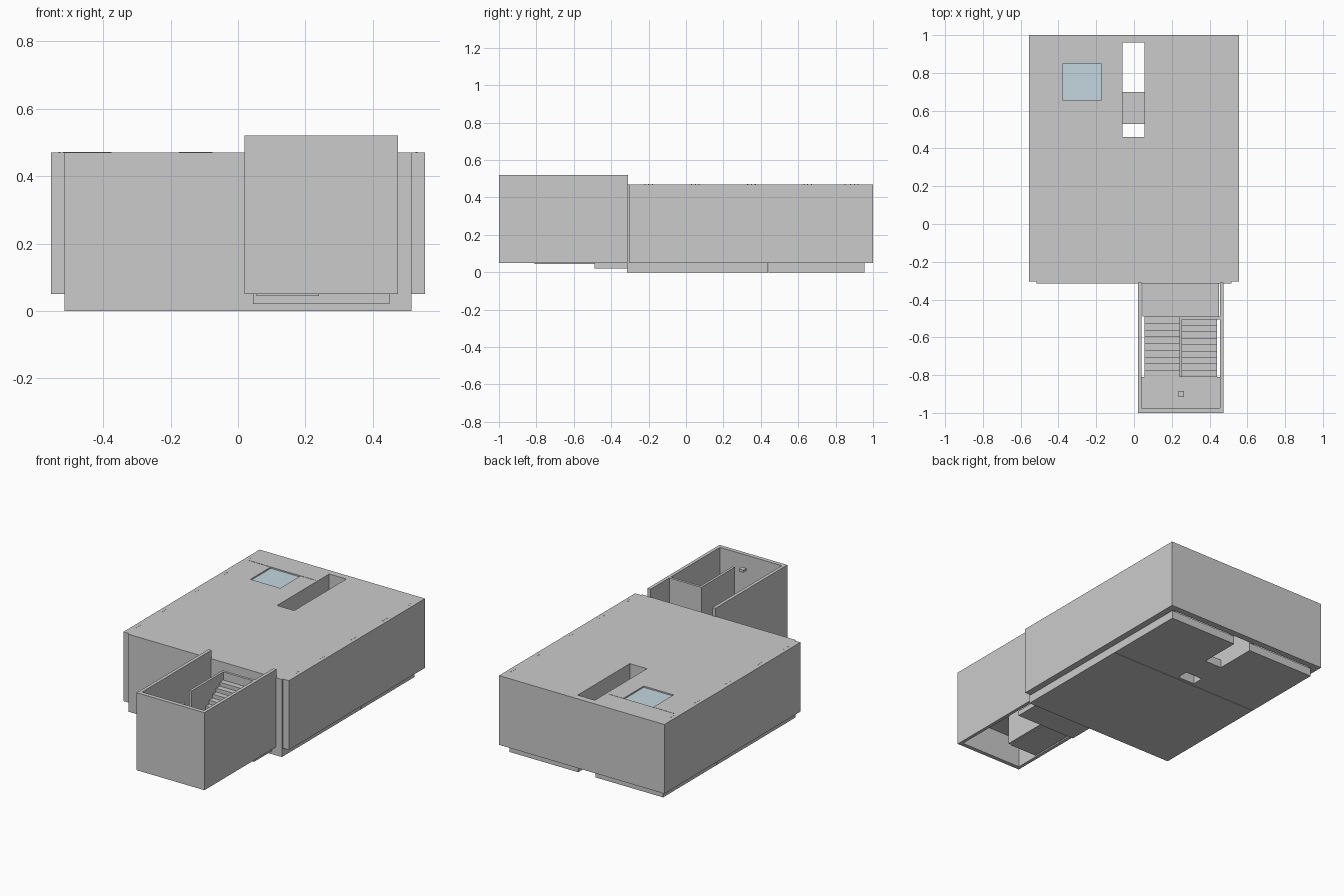
import bpy, bmesh

if "Cube" in bpy.data.objects:
    bpy.data.objects.remove(bpy.data.objects["Cube"])


def finish(name, bm, mat=None):
    bmesh.ops.recalc_face_normals(bm, faces=bm.faces)
    me = bpy.data.meshes.new(name)
    bm.to_mesh(me)
    bm.free()
    ob = bpy.data.objects.new(name, me)
    bpy.context.collection.objects.link(ob)
    if mat:
        me.materials.append(mat)
    return ob


def plate(name, xs, ys, z0, z1, skip=(), mat=None):
    """Flat slab on a grid of cuts; skip lists the (column, row) cells left open."""
    bm = bmesh.new()
    for i in range(len(xs) - 1):
        for j in range(len(ys) - 1):
            if (i, j) in skip:
                continue
            bm.faces.new([bm.verts.new((xs[a], ys[b], z0)) for a, b in
                          ((i, j), (i + 1, j), (i + 1, j + 1), (i, j + 1))])
    bmesh.ops.remove_doubles(bm, verts=bm.verts, dist=1e-5)
    ext = bmesh.ops.extrude_face_region(bm, geom=bm.faces[:], use_keep_orig=True)
    top = [v for v in ext["geom"] if isinstance(v, bmesh.types.BMVert)]
    bmesh.ops.translate(bm, verts=top, vec=(0, 0, z1 - z0))
    bmesh.ops.dissolve_limit(bm, angle_limit=0.01, verts=bm.verts, edges=bm.edges)
    return finish(name, bm, mat)


def box(name, x, y, z, mat=None):
    return plate(name, x, y, z[0], z[1], (), mat)


def extrude_x(name, profile, x0, x1):
    """Closed (y, z) profile pulled from x0 to x1."""
    bm = bmesh.new()
    a = [bm.verts.new((x0, y, z)) for y, z in profile]
    b = [bm.verts.new((x1, y, z)) for y, z in profile]
    bm.faces.new(a)
    bm.faces.new(b[::-1])
    for i in range(len(a)):
        j = (i + 1) % len(a)
        bm.faces.new((a[i], a[j], b[j], b[i]))
    return finish(name, bm)


def steps(y0, z0, y1, z1, n=9):
    """Stepped line from the bottom riser to the top tread."""
    pts = []
    for i in range(n):
        y, yn = (y0 + (y1 - y0) * k / n for k in (i, i + 1))
        z = z0 + (z1 - z0) * (i + 1) / n
        pts += [(y, z), (yn, z)]
    return pts


glass = bpy.data.materials.new("glass")
glass.diffuse_color = (0.55, 0.68, 0.74, 1)
glass.use_nodes = True
glass.node_tree.nodes["Principled BSDF"].inputs["Base Color"].default_value = glass.diffuse_color
slab_grey = bpy.data.materials.new("slab_grey")
slab_grey.diffuse_color = (0.55, 0.55, 0.55, 1)
slab_grey.use_nodes = True
slab_grey.node_tree.nodes["Principled BSDF"].inputs["Base Color"].default_value = slab_grey.diffuse_color

# base slab in two pieces, with the shaft openings
box("base_slab_front", (-.515, .515), (-.315, .439), (0, .05), slab_grey)
plate("base_slab_back", (-.515, -.06, .055, .515), (.442, .46, .53, .70, .955), 0, .05,
      {(1, 1), (1, 3)}, slab_grey)

# outer walls: a ring with notched front corners
plate("outer_walls", (-.555, -.515, .515, .555), (-.315, -.305, -.275, .96, 1), .05, .43,
      {(0, 0), (2, 0), (1, 2)})

# roof with shaft slot and skylight opening
plate("roof", (-.555, -.515, -.375, -.175, -.06, .055, .515, .555),
      (-.315, -.305, .46, .655, .85, .96, 1), .43, .47,
      {(0, 0), (6, 0), (2, 3), (4, 2), (4, 3), (4, 4)})
box("skylight_glass", (-.375, -.175), (.655, .85), (.445, .462), glass)

# partitions around the shaft
for x in (-.075, .055):
    box("shaft_side_wall", (x, x + .015), (.445, .96), (.05, .43))
box("shaft_end_wall", (-.06, .055), (.445, .46), (.05, .43))

# thin joint strips beside the skylight
for x in ((-.52, -.375), (-.175, -.075)):
    box("roof_joint", x, (.848, .853), (.469, .4715), slab_grey)

# small lifting anchors along the roof edges
for y in (-.2, .05, .35, .65, .9):
    for s in (-1, 1):
        for d in (-.02, 0, .02):
            x = s * .53
            box("roof_anchor", (x - .003, x + .003), (y + d - .003, y + d + .003),
                (.469, .471), slab_grey)

# stair enclosure: three walls, open towards the building
plate("stair_enclosure", (.02, .04, .455, .475), (-1, -.975, -.31), .05, .52, {(1, 1)})
box("stair_floor", (.045, .45), (-.49, -.31), (.02, .05), slab_grey)
box("half_landing", (.04, .455), (-.975, -.81), (.225, .26))
box("landing_fixture", (.235, .265), (-.915, -.885), (.46, .475), slab_grey)

# lower flight is a solid wedge, upper flight has a sloping underside
extrude_x("lower_flight", [(-.49, .045)] + steps(-.49, .05, -.81, .26) + [(-.81, .045)],
          .055, .24)
extrude_x("upper_flight", [(-.81, .225)] + steps(-.81, .26, -.505, .47) + [(-.505, .42)],
          .255, .44)
box("stair_centre_wall", (.24, .255), (-.81, -.49), (.05, .52))
box("upper_flight_end_wall", (.255, .455), (-.505, -.49), (.26, .52))
